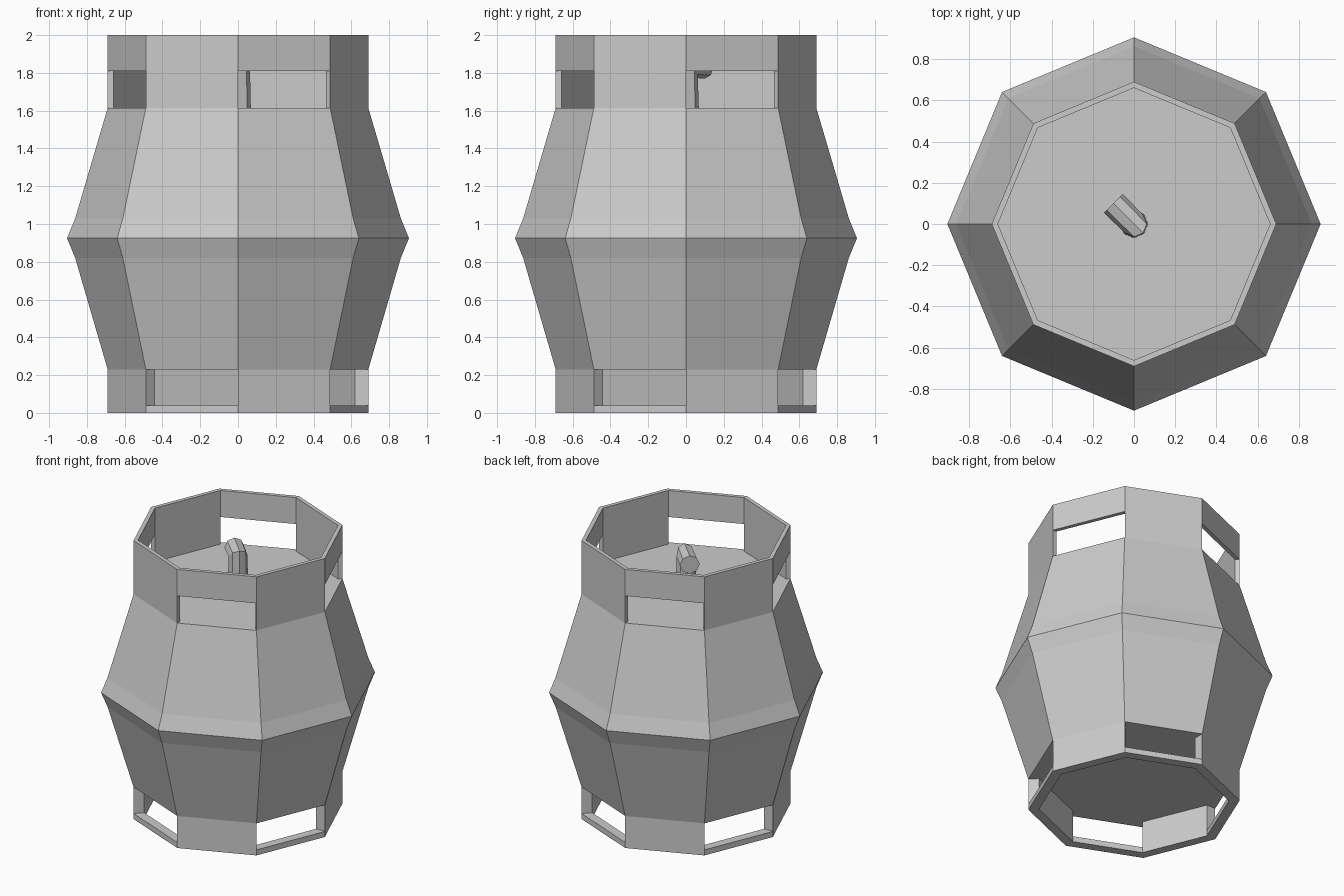
import bpy, bmesh, math

cube = bpy.data.objects.get("Cube")
if cube:
    bpy.data.objects.remove(cube, do_unlink=True)

SIDES = 8


def make_material(name, value):
    mat = bpy.data.materials.new(name)
    mat.use_nodes = True
    color = (value, value, value, 1)
    mat.diffuse_color = color
    mat.node_tree.nodes["Principled BSDF"].inputs["Base Color"].default_value = color
    return mat


grey = make_material("light grey metal", 0.6)


def finish(bm, name):
    bmesh.ops.recalc_face_normals(bm, faces=bm.faces)
    mesh = bpy.data.meshes.new(name)
    bm.to_mesh(mesh)
    bm.free()
    mesh.materials.append(grey)
    obj = bpy.data.objects.new(name, mesh)
    bpy.context.collection.objects.link(obj)
    return obj


def corner(i, radius):
    a = math.tau * i / SIDES
    return radius * math.cos(a), radius * math.sin(a)


def loft(name, rings):
    """Join rings of points into a closed solid with flat ends."""
    bm = bmesh.new()
    loops = [[bm.verts.new(p) for p in ring] for ring in rings]
    for low, high in zip(loops, loops[1:]):
        for i in range(SIDES):
            j = (i + 1) % SIDES
            bm.faces.new((low[i], low[j], high[j], high[i]))
    bm.faces.new(loops[0][::-1])
    bm.faces.new(loops[-1])
    return finish(bm, name)


def slotted_ring(name, outer, inner, levels, open_level, open_parity):
    """Thick eight-sided wall, with every other panel open on one level."""
    faces = {}
    for k in range(SIDES):
        for lv in range(len(levels) - 1):
            if lv == open_level and k % 2 == open_parity:
                continue
            n = (k + 1) % SIDES
            # Corner key: (side, is_outer, level)
            a, b, c, d = [(s, o, lv) for s, o in ((k, 1), (n, 1), (n, 0), (k, 0))]
            e, f, g, h = [(s, o, lv + 1) for s, o, _ in (a, b, c, d)]
            for quad in ((a, b, c, d), (e, f, g, h), (a, b, f, e),
                         (b, c, g, f), (c, d, h, g), (d, a, e, h)):
                key = frozenset(quad)
                # Walls shared by two neighbouring cells cancel out
                if key in faces:
                    del faces[key]
                else:
                    faces[key] = quad
    bm = bmesh.new()
    verts = {}
    for quad in faces.values():
        for s, o, lv in quad:
            if (s, o, lv) not in verts:
                x, y = corner(s, outer if o else inner)
                verts[s, o, lv] = bm.verts.new((x, y, levels[lv]))
        bm.faces.new([verts[v] for v in quad])
    return finish(bm, name)


# Tank body, widest at the waist
profile = [(0.69, 0.23), (0.862, 0.82), (0.905, 0.925), (0.862, 1.03), (0.69, 1.615)]
loft("tank_body", [[(*corner(i, r), z) for i in range(SIDES)] for r, z in profile])

# Guard collar on top and foot ring below, with alternating openings
slotted_ring("top_collar", 0.69, 0.66, [1.615, 1.81, 2.0], 0, 0)
slotted_ring("foot_ring", 0.69, 0.62, [0.0, 0.04, 0.23], 1, 1)

# Elbow valve: tapered stem, mitred bend, horizontal spout
BEND_Z, REACH, H = 1.835, 0.141, math.sqrt(0.5)
stem, bend, spout = [], [], []
for i in range(SIDES):
    x, y = corner(i, 0.068)
    stem.append((x, y, 1.61))
    x, y = corner(i, 0.062)
    along = (y - x) * H
    bend.append((x, y, BEND_Z - along))
    x, y = corner(i, 0.065)
    along, across = (y - x) * H, (x + y) * H
    spout.append(((across - REACH) * H, (across + REACH) * H, BEND_Z - along))
loft("valve", [stem, bend, spout])
